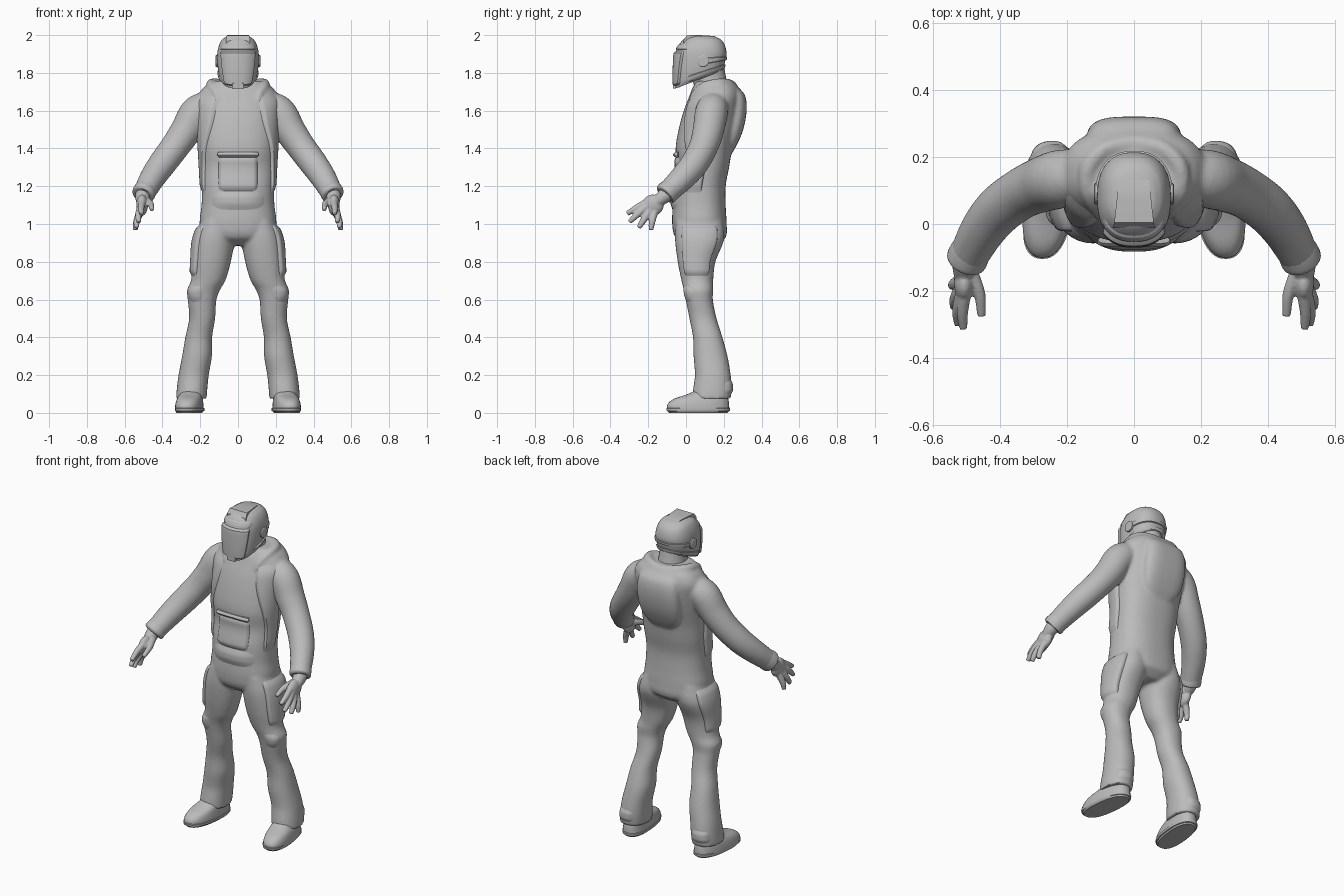
import bpy, bmesh, math
from mathutils import Vector

if "Cube" in bpy.data.objects:
    bpy.data.objects.remove(bpy.data.objects["Cube"])

grey = bpy.data.materials.new("plain_grey")
grey.diffuse_color = (0.5, 0.5, 0.5, 1)
grey.use_nodes = True
grey.node_tree.nodes["Principled BSDF"].inputs["Base Color"].default_value = grey.diffuse_color


def select(obs):
    bpy.ops.object.select_all(action='DESELECT')
    for o in obs:
        o.select_set(True)
    bpy.context.view_layer.objects.active = obs[0]


def finish(name, bm, angle=40):
    me = bpy.data.meshes.new(name)
    bm.to_mesh(me)
    bm.free()
    me.materials.append(grey)
    ob = bpy.data.objects.new(name, me)
    bpy.context.collection.objects.link(ob)
    select([ob])
    bpy.ops.object.shade_smooth_by_angle(angle=math.radians(angle))
    return ob


def at(rows, k):
    """Smooth interpolation of a table whose first column is the key."""
    i = 0
    while i < len(rows) - 2 and k > rows[i + 1][0]:
        i += 1
    a, b = rows[i], rows[i + 1]
    p, q = rows[max(i - 1, 0)], rows[min(i + 2, len(rows) - 1)]
    h = b[0] - a[0]
    t = (k - a[0]) / h
    out = []
    for j in range(1, len(a)):
        m0 = (b[j] - p[j]) / (b[0] - p[0]) * h
        m1 = (q[j] - a[j]) / (q[0] - a[0]) * h
        out.append((2*t**3 - 3*t*t + 1) * a[j] + (t**3 - 2*t*t + t) * m0
                   + (3*t*t - 2*t**3) * b[j] + (t**3 - t*t) * m1)
    return out


def spoint(rows, k, a, n, off=0.0, s=1):
    """Point on an upright form: rows are (z, x, y, rx, ry, slope)."""
    x, y, rx, ry, sl = at(rows, k)
    c, d = math.cos(a), math.sin(a)
    px = (rx + off) * math.copysign(abs(c) ** (2 / n), c)
    py = (ry + off) * math.copysign(abs(d) ** (2 / n), d)
    return Vector((s * (x + px), y + py, k + sl * py))


def skin(name, rings, angle=40):
    bm = bmesh.new()
    vs = [[bm.verts.new(p) for p in r] for r in rings]
    n = len(vs[0])
    for r, q in zip(vs, vs[1:]):
        for i in range(n):
            bm.faces.new((r[i], r[(i + 1) % n], q[(i + 1) % n], q[i]))
    bm.faces.new(vs[0])
    bm.faces.new(vs[-1])
    bmesh.ops.recalc_face_normals(bm, faces=bm.faces)
    return finish(name, bm, angle)


def loft(name, rows, n=2.0, s=1, seg=32, steps=30):
    z0, z1 = rows[0][0], rows[-1][0]
    keys = sorted({z0 + (z1 - z0) * i / steps for i in range(steps + 1)} | {r[0] for r in rows})
    return skin(name, [[spoint(rows, k, 2 * math.pi * i / seg, n, 0, s) for i in range(seg)] for k in keys])


def tube(name, pts, s=1, seg=20, sub=5):
    """Round limb through (x, y, z, radius) stations."""
    rows = [(i,) + p for i, p in enumerate(pts)]
    st = [at(rows, i / sub) for i in range((len(pts) - 1) * sub + 1)]
    rings = []
    for i, v in enumerate(st):
        c = Vector(v[:3])
        t = Vector(st[min(i + 1, len(st) - 1)][:3]) - Vector(st[max(i - 1, 0)][:3])
        q = t.to_track_quat('Z', 'Y')
        ring = [c + q @ Vector((math.cos(a), math.sin(a), 0)) * v[3]
                for a in (2 * math.pi * j / seg for j in range(seg))]
        rings.append([Vector((s * w.x, w.y, w.z)) for w in ring])
    return skin(name, rings)


def patch(name, rows, n, z0, z1, a0, a1, off, s=1, nu=36, nv=24, edge=0.08):
    """Raised panel following a form; a0 and a1 give its side angles at each height."""
    ease = lambda w: (lambda r: r * r * (3 - 2 * r))(min(1, min(w, 1 - w) / edge))
    bm = bmesh.new()
    g = []
    for j in range(nv + 1):
        v = j / nv
        k = z0 + (z1 - z0) * v
        line = []
        for i in range(nu + 1):
            u = i / nu
            a = a0(k) + (a1(k) - a0(k)) * u
            line.append(bm.verts.new(spoint(rows, k, a, n, -0.006 + (off + 0.006) * ease(u) * ease(v), s)))
        g.append(line)
    for j in range(nv):
        for i in range(nu):
            f = bm.faces.new((g[j][i], g[j][i + 1], g[j + 1][i + 1], g[j + 1][i]))
            if s < 0:
                f.normal_flip()
    return finish(name, bm, 35)


def fuse(name, obs, voxel, smooth):
    select(obs)
    bpy.ops.object.join()
    ob = bpy.context.object
    ob.name = name
    m = ob.modifiers.new("blend", 'REMESH')
    m.mode, m.voxel_size, m.use_smooth_shade = 'VOXEL', voxel, True
    m2 = ob.modifiers.new("soften", 'SMOOTH')
    m2.factor, m2.iterations = 0.5, smooth
    for m in ("blend", "soften"):
        bpy.ops.object.modifier_apply(modifier=m)
    bpy.ops.object.shade_smooth_by_angle(angle=math.radians(50))
    return ob


rad = math.radians
const = lambda d: (lambda k: rad(d))
sides = ((1, "left"), (-1, "right"))

# Suit: torso, legs, sleeves, collar and backpack blended into one skin
torso = [(.885, 0, .08, .09, .08, 0), (.93, 0, .077, .18, .134, 0), (1.0, 0, .071, .203, .144, 0),
         (1.1, 0, .07, .193, .14, 0), (1.2, 0, .072, .19, .138, 0), (1.3, 0, .09, .194, .138, 0),
         (1.4, 0, .095, .2, .15, 0), (1.5, 0, .115, .206, .154, 0), (1.6, 0, .137, .213, .149, 0),
         (1.67, 0, .152, .215, .137, 0), (1.72, 0, .157, .185, .123, 0), (1.757, 0, .155, .14, .1, 0)]
leg = [(.075, .247, .135, .081, .102, 0), (.13, .243, .14, .081, .102, 0), (.2, .235, .142, .08, .095, 0),
       (.3, .217, .13, .079, .09, 0), (.4, .208, .115, .071, .078, 0), (.5, .19, .09, .069, .072, 0),
       (.6, .19, .07, .076, .072, 0), (.65, .183, .066, .087, .078, 0), (.7, .158, .06, .091, .084, 0),
       (.8, .14, .056, .102, .1, 0), (.92, .125, .072, .107, .13, 0), (1.02, .11, .07, .085, .125, 0)]
arm = [(.15, .15, 1.635, .075), (.22, .135, 1.59, .087), (.275, .118, 1.495, .083), (.333, .093, 1.41, .077),
       (.4, .045, 1.32, .074), (.452, -.018, 1.245, .068), (.498, -.102, 1.163, .058)]
pack = [(1.36, 0, .215, .06, .02, 0), (1.42, 0, .225, .115, .045, 0), (1.5, 0, .235, .138, .068, 0),
        (1.6, 0, .245, .142, .076, 0), (1.68, 0, .24, .132, .073, 0), (1.72, 0, .225, .11, .056, 0),
        (1.74, 0, .22, .08, .035, 0)]
parts = [loft("torso", torso, 2.4, 1, 48, 50), loft("backpack", pack, 3.2)]
for s, w in sides:
    parts += [loft(w + "_leg", leg, 2.2, s, 32, 50), tube(w + "_sleeve", arm, s, 28),
              tube(w + "_collar", [(0, .24, 1.735, .022), (.08, .228, 1.742, .025), (.135, .175, 1.745, .026),
                                   (.14, .1, 1.73, .024), (.118, .05, 1.695, .018), (.105, .025, 1.65, .014)], s)]
fuse("suit", parts, .0095, 4)

# Bib pocket with its flap, and belly pouch
across = lambda x, sg: (lambda k: -math.acos(sg * (x / at(torso, k)[2]) ** 1.2))
patch("chest_pocket", torso, 2.4, 1.16, 1.375, across(.118, -1), across(.118, 1), .012, edge=.2)
patch("belly_pouch", torso, 2.4, 1.05, 1.2, across(.175, -1), across(.175, 1), .013, edge=.45)
loft("pocket_flap", [(1.352, 0, -.045, .1, .01, 0), (1.366, 0, -.053, .11, .016, 0),
                     (1.38, 0, -.048, .106, .011, 0)], 4, 1, 32, 6)

# Shoe outline, widening out to the toe
shoe = [(.0, .256, .065, .064, .155, 0), (.012, .256, .065, .072, .163, 0), (.045, .256, .065, .071, .163, 0),
        (.075, .254, .08, .066, .143, 0), (.095, .25, .105, .06, .108, 0), (.12, .247, .13, .05, .075, 0)]

for s, w in sides:
    # Vest front, with its edge widening from the neck to the waist
    flare = [(1.12, .175), (1.25, .172), (1.4, .165), (1.55, .12), (1.7, .085)]
    patch(w + "_vest_front", torso, 2.4, 1.14, 1.71,
          lambda k: -math.acos(min(.98, at(flare, k)[0] / at(torso, k)[2]) ** 1.2),
          const(5), .014, s, edge=.14)
    # Side pocket and knee pad on the trousers
    patch(w + "_thigh_pocket", leg, 2.2, .71, 1.01, const(-50), const(50), .012, s, edge=.14)
    patch(w + "_knee_pad", leg, 2.2, .56, .7, const(-115), const(0), .007, s, edge=.45)
    # Trouser hem
    patch(w + "_heel_flap", leg, 2.2, .08, .19, const(15), const(140), .007, s, edge=.4)
    # Shoe and sole
    for ob in (loft(w + "_shoe", shoe, 2.4, s, 36, 16),
               patch(w + "_sole_rim", shoe, 2.4, .006, .028, const(0), const(360), .004, s, 48, 6, .15)):
        for v in ob.data.vertices:
            v.co.x -= s * .1 * (v.co.y - .08)
    # Sleeve cuff
    tube(w + "_cuff", [(.482, -.066, 1.195, .057), (.493, -.09, 1.175, .061), (.502, -.11, 1.157, .06),
                       (.504, -.114, 1.153, .04)], s)
    # Hand: palm, four fingers and thumb blended together
    bm = bmesh.new()
    bmesh.ops.create_uvsphere(bm, u_segments=20, v_segments=12, radius=1)
    for v in bm.verts:
        v.co = Vector((s * (.508 + .031 * v.co.x), -.175 + .057 * v.co.y, 1.1 + .056 * v.co.z))
    hand = [finish(w + "_palm", bm),
            tube(w + "_wrist", [(.5, -.09, 1.17, .04), (.506, -.125, 1.14, .038), (.51, -.17, 1.105, .026)], s)]
    for base, mid, tip in (
            ((.485, -.145, 1.125), (.462, -.21, 1.105), (.456, -.275, 1.078)),
            ((.505, -.2, 1.12), (.513, -.262, 1.085), (.511, -.312, 1.055)),
            ((.513, -.2, 1.1), (.527, -.258, 1.05), (.526, -.3, 1.01)),
            ((.515, -.185, 1.08), (.535, -.225, 1.02), (.538, -.25, .98)),
            ((.515, -.165, 1.07), (.538, -.18, 1.01), (.543, -.185, .968))):
        hand.append(tube(w + "_finger", [base + (.02,), mid + (.0175,), tip + (.0125,)], s, 12))
    fuse(w + "_hand", hand, .005, 2)

# Neck
loft("neck", [(1.7, 0, .14, .09, .09, 0), (1.76, 0, .125, .08, .09, 0), (1.84, 0, .1, .08, .1, 0)])

# Helmet shell, rim rising to the back
shell = [(1.765, 0, .07, .085, .127, .38), (1.785, 0, .071, .098, .13, .36), (1.82, 0, .073, .106, .133, .27),
         (1.86, 0, .076, .11, .135, .12), (1.91, 0, .08, .109, .134, 0), (1.95, 0, .084, .099, .12, 0),
         (1.978, 0, .085, .082, .098, 0), (1.994, 0, .08, .058, .07, 0)]
loft("helmet", shell, 2.4, 1, 64, 40)
patch("visor", shell, 2.4, 1.775, 1.918, lambda k: rad(-90 - 42 - 90 * (k - 1.775)),
      lambda k: rad(-90 + 42 + 90 * (k - 1.775)), .011, nu=48, edge=.07)
patch("brow", shell, 2.4, 1.919, 1.955, const(-165), const(-15), .005, nu=48, nv=12, edge=.2)
patch("rear_rim", shell, 2.4, 1.77, 1.805, const(-40), const(220), .007, nu=64, nv=14, edge=.12)
patch("rear_band", shell, 2.4, 1.84, 1.88, const(-15), const(195), .006, nu=64, nv=14, edge=.12)

# Crest on top of the helmet, falling to the back, and the chin vent
quad = lambda x, y, z, zb: [(-x, y, z), (x, y, z), (x, y, zb), (-x, y, zb)]
skin("helmet_crest", [quad(.064, -.012, 1.975, 1.94), quad(.059, .004, 1.999, 1.94), quad(.052, .07, 2.0, 1.94),
                      quad(.045, .125, 1.997, 1.94), quad(.041, .17, 1.978, 1.93), quad(.038, .2, 1.945, 1.9)], 25)
skin("chin_vent", [quad(.028, -.07, 1.745, 1.716), quad(.03, -.03, 1.755, 1.725)], 20)

# Ear discs
for s, w in sides:
    skin(w + "_ear_disc", [[(s * x, .09 + r * math.cos(a), 1.862 + r * math.sin(a))
                            for a in (2 * math.pi * i / 24 for i in range(24))]
                           for x, r in ((.095, .032), (.116, .032), (.12, .026))], 30)
